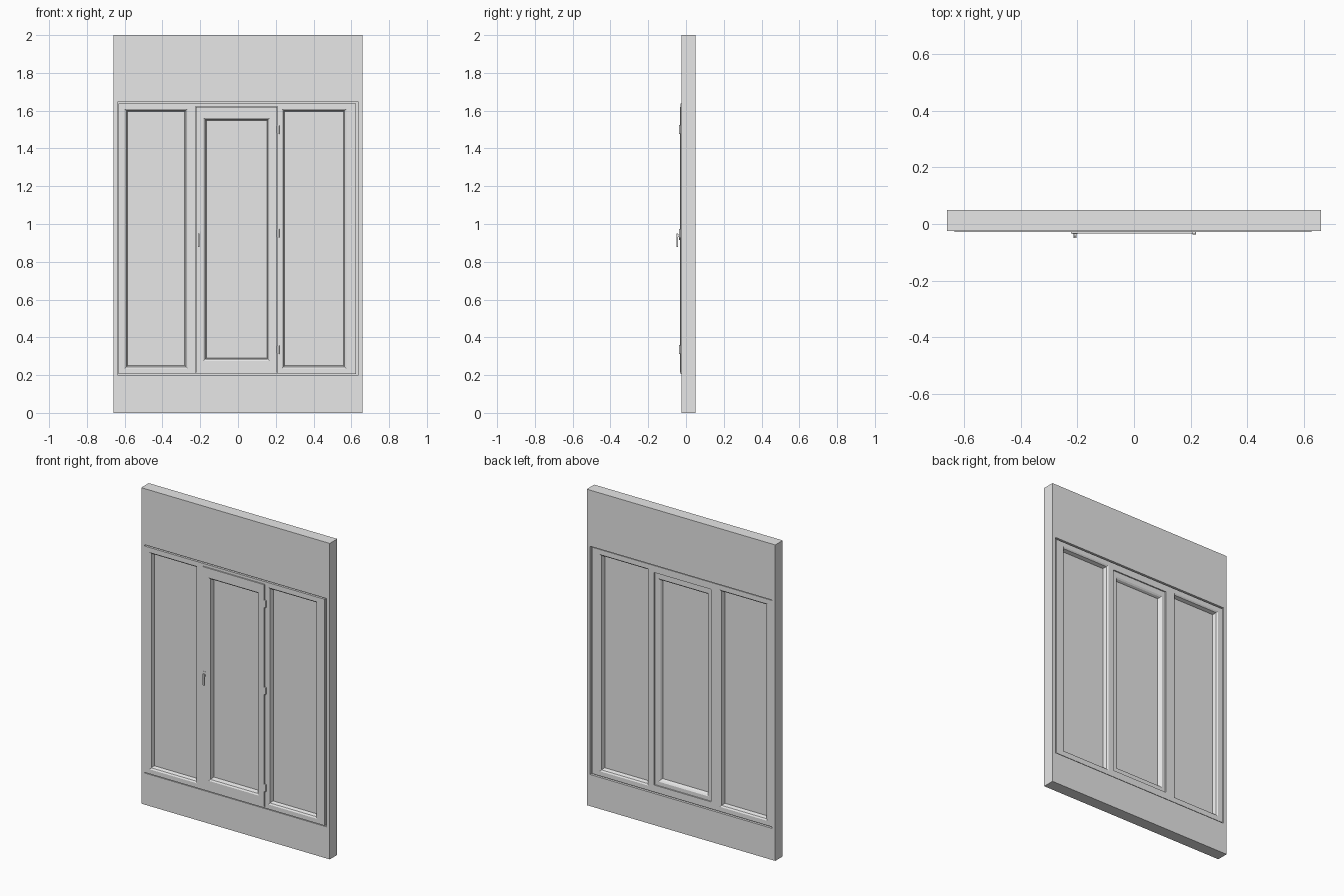
import bpy
import bmesh

cube = bpy.data.objects.get("Cube")
if cube:
    bpy.data.objects.remove(cube, do_unlink=True)

grey = bpy.data.materials.new("plain grey")
grey.use_nodes = True
grey.diffuse_color = (0.8, 0.8, 0.8, 1)
grey.node_tree.nodes["Principled BSDF"].inputs["Base Color"].default_value = grey.diffuse_color


def finish(name, bm):
    bmesh.ops.recalc_face_normals(bm, faces=bm.faces)
    mesh = bpy.data.meshes.new(name)
    bm.to_mesh(mesh)
    bm.free()
    mesh.materials.append(grey)
    obj = bpy.data.objects.new(name, mesh)
    bpy.context.collection.objects.link(obj)
    return obj


def ring(name, loops):
    """Closed frame swept through rectangles given as ((x0, x1, z0, z1), y)."""
    bm = bmesh.new()
    rows = [[bm.verts.new(p) for p in
             ((r[0], y, r[2]), (r[1], y, r[2]), (r[1], y, r[3]), (r[0], y, r[3]))]
            for r, y in loops]
    for i, a in enumerate(rows):
        b = rows[(i + 1) % len(rows)]
        for j in range(4):
            k = (j + 1) % 4
            bm.faces.new((a[j], a[k], b[k], b[j]))
    return finish(name, bm)


def box(name, rect, y0, y1, bevel=0):
    x0, x1, z0, z1 = rect
    bm = bmesh.new()
    bmesh.ops.create_cube(bm, size=1)
    for v in bm.verts:
        v.co = ((x0 + x1) / 2 + v.co.x * (x1 - x0),
                (y0 + y1) / 2 + v.co.y * (y1 - y0),
                (z0 + z1) / 2 + v.co.z * (z1 - z0))
    obj = finish(name, bm)
    if bevel:
        mod = obj.modifiers.new("soft edges", "BEVEL")
        mod.width = bevel
        mod.segments = 2
    return obj


def inset(r, d):
    return (r[0] + d, r[1] - d, r[2] + d, r[3] - d)


def glazing(name, rect, front, back):
    """Sloped beads on both sides of a thin pane."""
    inner = inset(rect, 0.015)
    mid = inset(rect, 0.009)
    ring(name + "_beads", [(rect, front), (mid, front + 0.006), (inner, -0.004),
                           (inner, 0.018), (mid, back - 0.006), (rect, back)])
    box(name + "_glass", inset(rect, 0.012), 0, 0.014)


# Wall with a rectangular opening
WALL = (-0.66, 0.66, 0, 2)
HOLE = (-0.637, 0.637, 0.2, 1.645)
F, B = -0.025, 0.05
ring("wall", [(WALL, F), (HOLE, F), (HOLE, B), (WALL, B)])

# Recessed seal between wall and frame
FRAME = (-0.633, 0.626, 0.206, 1.639)
ring("frame_seal", [(HOLE, -0.015), (inset(FRAME, 0.004), -0.015),
                    (inset(FRAME, 0.004), 0.035), (HOLE, 0.035)])

# Fixed frame: jambs, mullions and rails
FF, FB = -0.029, 0.044
LEFT = (-0.6, -0.267, 0.235, 1.61)
RIGHT = (0.232, 0.574, 0.235, 1.61)
SASH = (-0.222, 0.206, 0.215, 1.62)
for name, x0, x1 in (("right_jamb", FRAME[0], LEFT[0]),
                     ("right_mullion", LEFT[1], SASH[0] - 0.002),
                     ("left_mullion", SASH[1] + 0.002, RIGHT[0]),
                     ("left_jamb", RIGHT[1], FRAME[1])):
    box(name, (x0, x1, FRAME[2], FRAME[3]), FF, FB)
for side, r in (("right", LEFT), ("left", RIGHT)):
    box(side + "_bottom_rail", (r[0], r[1], FRAME[2], r[2]), FF, FB)
    box(side + "_top_rail", (r[0], r[1], r[3], FRAME[3]), FF, FB)
    glazing(side + "_pane", r, FF, FB)
gap = inset(SASH, -0.002)
box("middle_bottom_rail", (gap[0], gap[1], FRAME[2], gap[2]), FF, FB)
box("middle_top_rail", (gap[0], gap[1], gap[3], FRAME[3]), FF, FB)

# Rear lip that the opening sash closes against
LIP = (-0.205, 0.192, 0.25, 1.595)
ring("sash_stop", [(gap, 0.034), (LIP, 0.034), (LIP, FB), (gap, FB)])

# Opening sash
PANE = (-0.183, 0.168, 0.275, 1.562)
ring("sash", [(SASH, -0.033), (PANE, -0.033), (PANE, 0.036), (SASH, 0.036)])
glazing("sash_pane", PANE, -0.033, 0.036)

# Handle: back plate, neck and lever
box("handle_plate", (-0.217, -0.199, 0.915, 0.96), -0.036, -0.033, 0.001)
box("handle_neck", (-0.213, -0.203, 0.93, 0.944), -0.046, -0.034, 0.002)
box("handle_lever", (-0.213, -0.203, 0.878, 0.95), -0.05, -0.043, 0.002)

# Hinges
for i, z in enumerate((0.335, 0.95, 1.5)):
    box(f"hinge_{i + 1}", (0.205, 0.219, z - 0.024, z + 0.024), -0.037, -0.028, 0.003)
